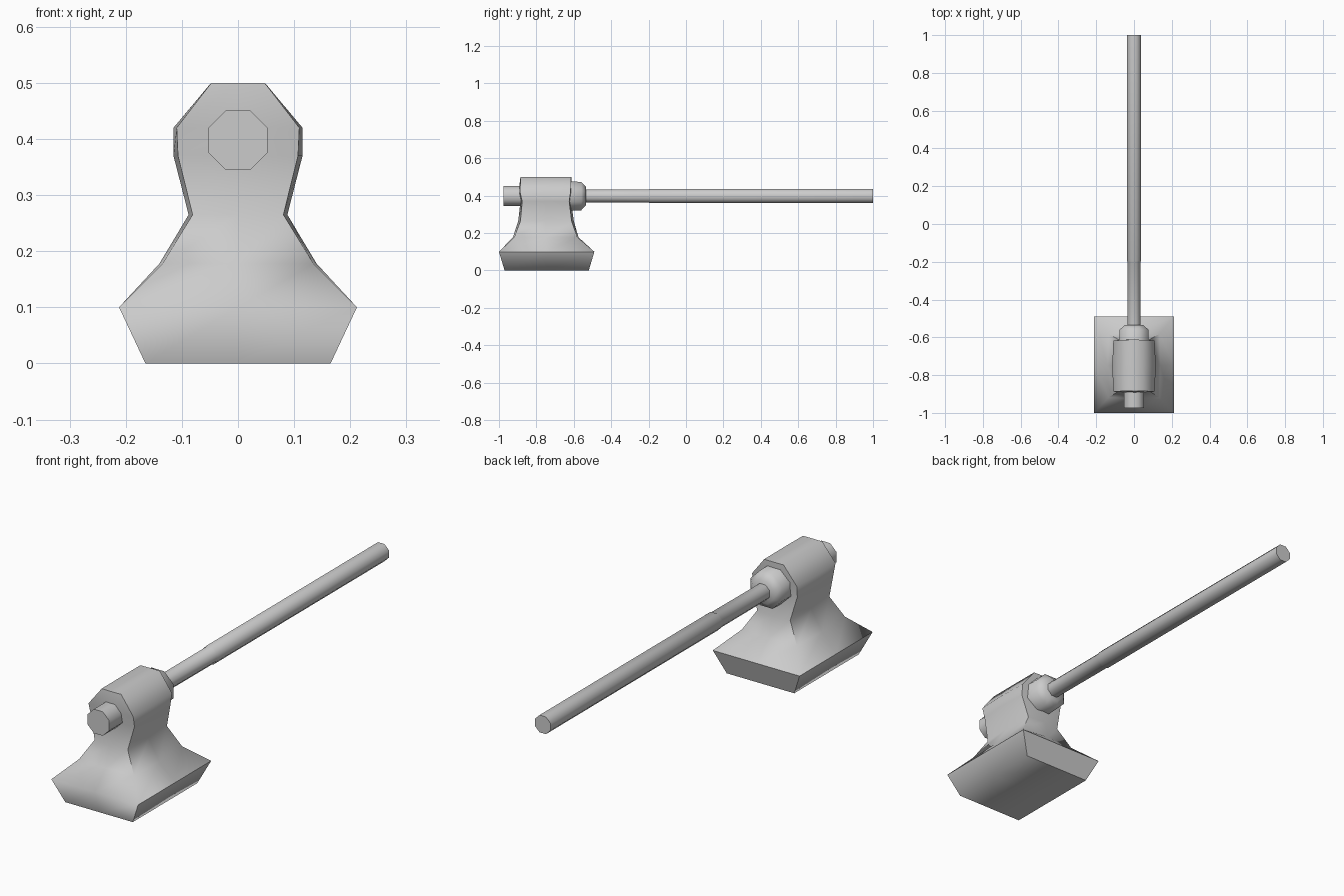
import bpy, bmesh, math

if "Cube" in bpy.data.objects:
    bpy.data.objects.remove(bpy.data.objects["Cube"])


def loft(name, rings, angle):
    """Skin a list of equal-length closed rings and cap both ends."""
    bm = bmesh.new()
    loops = [[bm.verts.new(p) for p in ring] for ring in rings]
    n = len(loops[0])
    for a, b in zip(loops, loops[1:]):
        for i in range(n):
            j = (i + 1) % n
            bm.faces.new((a[i], a[j], b[j], b[i]))
    bm.faces.new(loops[0])
    bm.faces.new(loops[-1])
    bmesh.ops.recalc_face_normals(bm, faces=bm.faces)
    mesh = bpy.data.meshes.new(name)
    bm.to_mesh(mesh)
    bm.free()
    obj = bpy.data.objects.new(name, mesh)
    bpy.context.collection.objects.link(obj)
    bpy.ops.object.select_all(action='DESELECT')
    obj.select_set(True)
    bpy.context.view_layer.objects.active = obj
    bpy.ops.object.shade_smooth_by_angle(angle=math.radians(angle))
    return obj


def block_ring(z, w, y0, y1, corner):
    """Eight-point horizontal ring; corner < 1 pulls the corners inwards."""
    c, d = (y0 + y1) / 2, (y1 - y0) / 2
    pts = [(1, 0), (1, 1), (0, 1), (-1, 1), (-1, 0), (-1, -1), (0, -1), (1, -1)]
    return [(w * x * (corner if x and y else 1),
             c + d * y * (corner if x and y else 1), z) for x, y in pts]


def octagon_ring(y, apothem, z=0.398):
    r = apothem / math.cos(math.pi / 8)
    angles = [math.pi / 8 + i * math.pi / 4 for i in range(8)]
    return [(r * math.cos(a), y, z + r * math.sin(a)) for a in angles]


# Head: flared striking block, narrow neck and faceted eye (z, half width, back, front, corner)
head_sections = [
    (0.0, 0.165, -0.97, -0.52, 1.0),
    (0.1, 0.212, -1.0, -0.49, 1.0),
    (0.178, 0.14, -0.925, -0.575, 0.96),
    (0.265, 0.088, -0.897, -0.6, 0.92),
    (0.37, 0.115, -0.885, -0.615, 0.93),
    (0.42, 0.115, -0.895, -0.61, 0.95),
    (0.5, 0.048, -0.885, -0.612, 0.99),
]
loft("head", [block_ring(*s) for s in head_sections], 65)

# Handle with a slightly thinner throat
loft("handle", [octagon_ring(y, r) for y, r in
                [(-0.65, 0.034), (-0.2, 0.035), (-0.195, 0.038), (1.0, 0.038)]], 60)

# Collar behind the head
loft("collar", [octagon_ring(y, r) for y, r in
                [(-0.66, 0.078), (-0.56, 0.076), (-0.535, 0.05)]], 50)

# Handle stub poking through the front
loft("handle_stub", [octagon_ring(y, 0.053) for y in (-0.975, -0.84)], 60)
